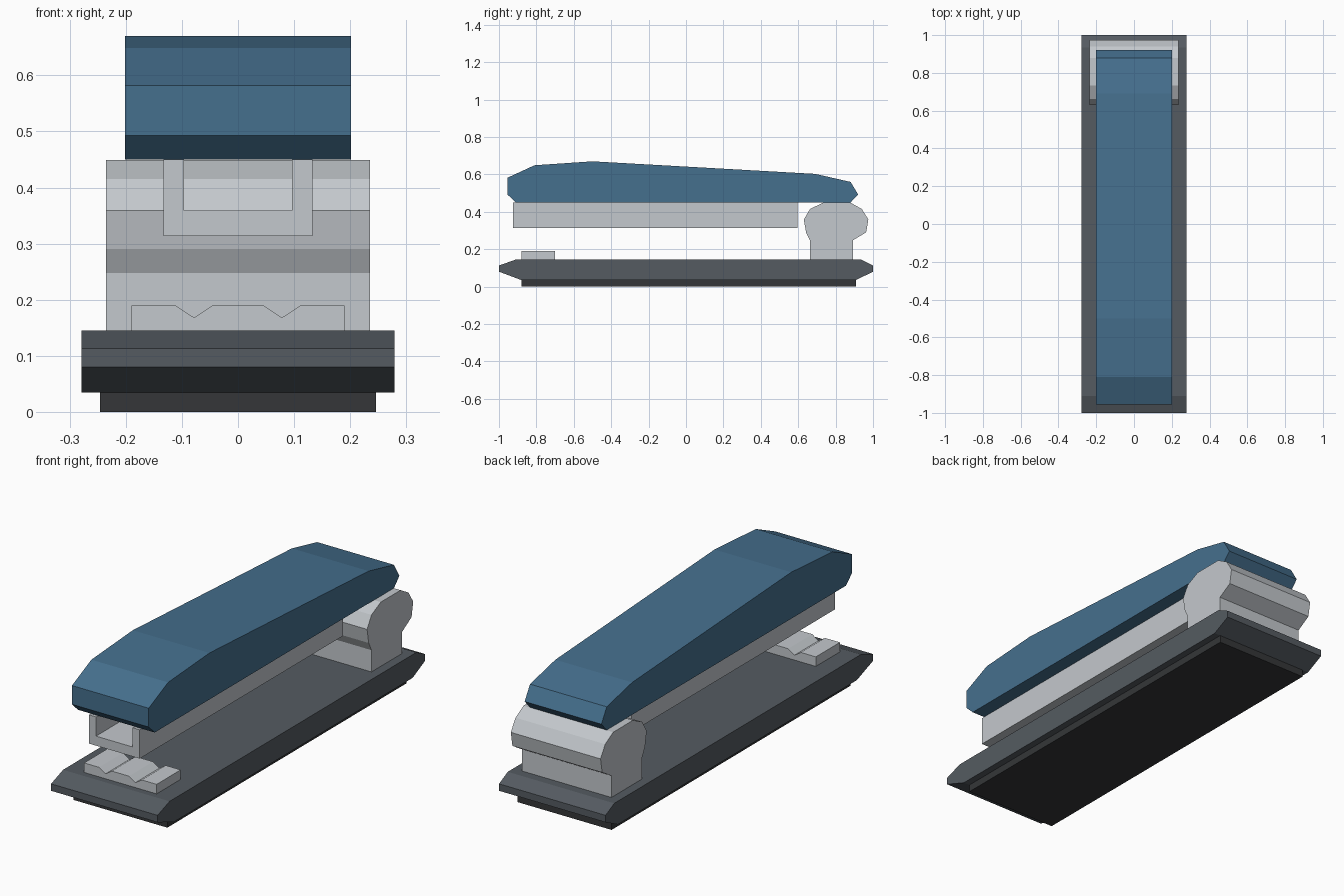
import bpy, bmesh
from mathutils import Vector

if "Cube" in bpy.data.objects:
    bpy.data.objects.remove(bpy.data.objects["Cube"])


def material(name, rgb):
    m = bpy.data.materials.new(name)
    m.diffuse_color = (*rgb, 1)
    m.use_nodes = True
    m.node_tree.nodes["Principled BSDF"].inputs["Base Color"].default_value = m.diffuse_color
    return m


def extrude_profile(name, profile, start, end, axis, mat=None):
    """Sweep a closed 2D profile along x (profile = y,z) or y (profile = x,z)."""
    def place(a, b, t):
        return (t, a, b) if axis == 'x' else (a, t, b)
    step = Vector(place(0, 0, end - start))
    bm = bmesh.new()
    face = bm.faces.new([bm.verts.new(place(a, b, start)) for a, b in profile])
    ext = bmesh.ops.extrude_face_region(bm, geom=[face], use_keep_orig=True)
    moved = [g for g in ext['geom'] if isinstance(g, bmesh.types.BMVert)]
    bmesh.ops.translate(bm, verts=moved, vec=step)
    bmesh.ops.recalc_face_normals(bm, faces=bm.faces)
    mesh = bpy.data.meshes.new(name)
    bm.to_mesh(mesh)
    bm.free()
    obj = bpy.data.objects.new(name, mesh)
    bpy.context.collection.objects.link(obj)
    if mat:
        mesh.materials.append(mat)
    return obj


def mirrored(half):
    """Complete an x-symmetric profile from its right half."""
    return half + [(-x, z) for x, z in reversed(half) if x > 0]


blue = material("blue_plastic", (0.06, 0.16, 0.27))
dark = material("dark_metal", (0.09, 0.105, 0.12))
rubber = material("black_rubber", (0.035, 0.037, 0.04))
steel = material("steel", (0.55, 0.58, 0.61))

# Rubber pad under the base
extrude_profile("rubber_foot", [(-0.88, 0), (0.908, 0), (0.908, 0.035), (-0.88, 0.035)],
                -0.246, 0.246, 'x', rubber)

# Long base with bevelled ends
extrude_profile("base", [
    (-0.88, 0.035), (-1, 0.08), (-1, 0.113), (-0.91, 0.145),
    (0.935, 0.145), (1, 0.113), (1, 0.08), (0.908, 0.035)],
    -0.279, 0.279, 'x', dark)

# Anvil plate with two V grooves
extrude_profile("anvil", mirrored([
    (0.045, 0.19), (0.078, 0.168), (0.112, 0.19), (0.19, 0.19), (0.19, 0.145)]),
    -0.88, -0.70, 'y', steel)

# Rear hinge block with a rounded head on a narrower neck
extrude_profile("hinge", [
    (0.663, 0.145), (0.663, 0.248), (0.642, 0.29), (0.63, 0.359), (0.663, 0.415),
    (0.733, 0.449), (0.88, 0.449), (0.94, 0.415), (0.975, 0.359), (0.963, 0.29),
    (0.893, 0.248), (0.893, 0.145)],
    -0.235, 0.235, 'x', steel)

# U-shaped staple channel
extrude_profile("staple_channel", mirrored([
    (0.096, 0.359), (0.096, 0.45), (0.133, 0.45), (0.133, 0.314)]),
    -0.925, 0.597, 'y', steel)

# Top cover
extrude_profile("top_cover", [
    (-0.91, 0.45), (-0.955, 0.493), (-0.955, 0.582), (-0.81, 0.649), (-0.5, 0.67),
    (0.69, 0.603), (0.88, 0.56), (0.92, 0.493), (0.88, 0.45)],
    -0.201, 0.201, 'x', blue)
